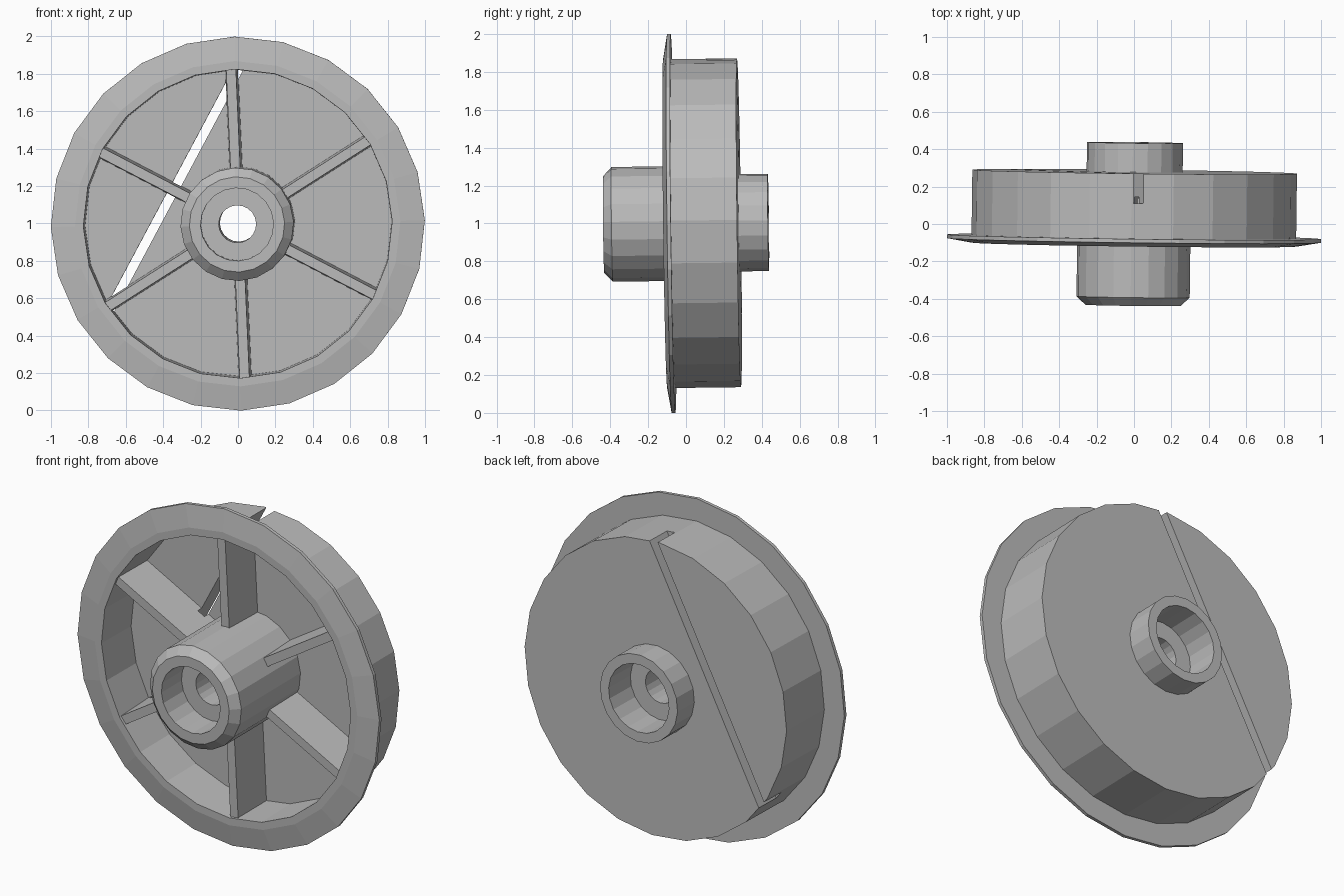
import bpy, bmesh, math
from mathutils import Matrix

cube = bpy.data.objects.get("Cube")
if cube:
    bpy.data.objects.remove(cube, do_unlink=True)

grey = bpy.data.materials.new("plain grey")
grey.use_nodes = True
GREY = (0.5, 0.5, 0.5, 1)
grey.diffuse_color = GREY
grey.node_tree.nodes["Principled BSDF"].inputs["Base Color"].default_value = GREY


def finish(name, bm):
    """Turn a bmesh into an object on the slightly tilted wheel axis."""
    bmesh.ops.recalc_face_normals(bm, faces=bm.faces[:])
    mesh = bpy.data.meshes.new(name)
    bm.to_mesh(mesh)
    bm.free()
    mesh.materials.append(grey)
    ob = bpy.data.objects.new(name, mesh)
    bpy.context.collection.objects.link(ob)
    ob.location = (0, 0, 1)
    ob.rotation_euler = (0.0125, 0, -0.0125)
    return ob


def lathe(name, profile, sides, phase=0.0):
    """Revolve a closed (radius, y) profile around the y axis."""
    bm = bmesh.new()
    rings = []
    for i in range(sides):
        a = phase + math.tau * i / sides
        rings.append([bm.verts.new((r * math.cos(a), y, r * math.sin(a)))
                      for r, y in profile])
    n = len(profile)
    for i in range(sides):
        a, b = rings[i], rings[(i + 1) % sides]
        for j in range(n):
            k = (j + 1) % n
            bm.faces.new((a[j], a[k], b[k], b[j]))
    return finish(name, bm)


def rib(name, angle):
    """Radial web, a little narrower at the front than at the back."""
    bm = bmesh.new()
    bmesh.ops.create_cube(bm, size=1)
    for v in bm.verts:
        front = v.co.y < 0
        v.co.x = 0.27 if v.co.x < 0 else 0.835
        v.co.z *= 0.052 if front else 0.07
        v.co.y = -0.095 if front else 0.17
    bm.transform(Matrix.Rotation(-angle, 4, 'Y'))
    return finish(name, bm)


# Drum with flange and back plate
drum = lathe("flanged_drum", [
    (0.235, 0.28), (0.868, 0.28), (0.868, -0.068), (1.0, -0.068),
    (1.0, -0.088), (0.87, -0.11), (0.826, -0.11), (0.82, 0.155),
    (0.235, 0.155)], 24, math.radians(1))

# Hub with chamfered nose, recess at both ends and through bore
lathe("hub", [
    (0.1, -0.25), (0.195, -0.25), (0.195, -0.435), (0.255, -0.435),
    (0.303, -0.39), (0.303, 0.2), (0.257, 0.2), (0.257, 0.435),
    (0.2, 0.435), (0.2, 0.235), (0.1, 0.235)], 20, math.radians(2.5))

# Six ribs
ribs = [rib(f"rib_{i + 1}", math.radians(32.5 + 60 * i)) for i in range(6)]

# Chord slot through the back plate and rim
bm = bmesh.new()
bmesh.ops.create_cube(bm, size=1)
bm.transform(Matrix.Rotation(math.radians(28.1), 4, 'Y')
             @ Matrix.Translation((-0.388, 0.27, 0))
             @ Matrix.Diagonal((0.05, 0.3, 2.2, 1)))
cutter = finish("slot_cutter", bm)
cutter.hide_render = True
for ob in [drum] + ribs:
    mod = ob.modifiers.new("slot", 'BOOLEAN')
    mod.operation = 'DIFFERENCE'
    mod.solver = 'EXACT'
    mod.object = cutter
    bpy.context.view_layer.objects.active = ob
    bpy.ops.object.modifier_apply(modifier=mod.name)
bpy.data.objects.remove(cutter, do_unlink=True)
